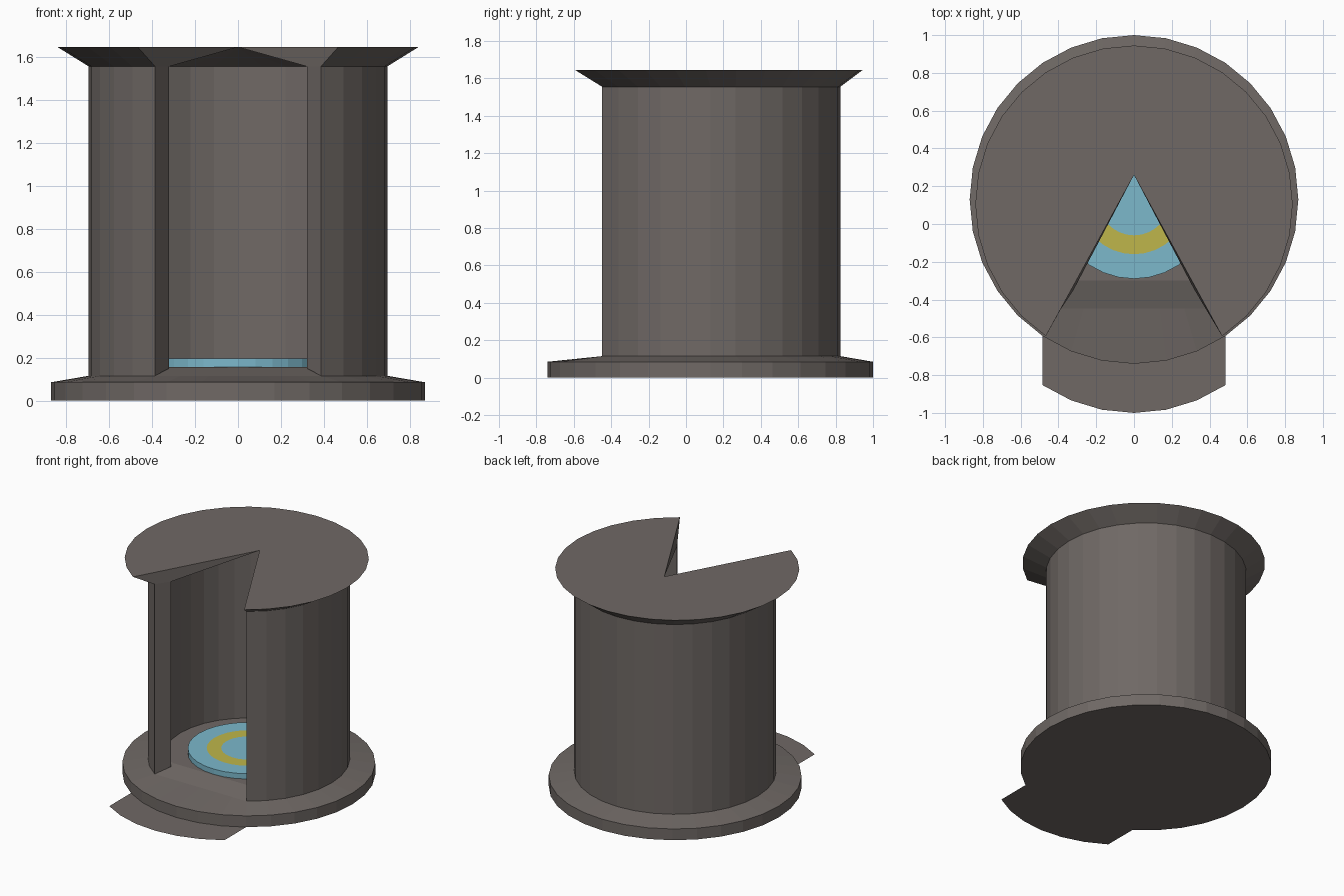
import bpy
from math import sin, cos, radians

if "Cube" in bpy.data.objects:
    bpy.data.objects.remove(bpy.data.objects["Cube"])

N = 32                      # sides of every round part
STEP = 360 / N
CY = 0.13                   # centre of base and wall in y


def pt(r, a, z, cy=CY):
    # angle 0 faces the front (-y)
    return (r * sin(radians(a)), cy - r * cos(radians(a)), z)


def material(name, rgb):
    m = bpy.data.materials.new(name)
    m.diffuse_color = (*rgb, 1)
    m.use_nodes = True
    m.node_tree.nodes["Principled BSDF"].inputs["Base Color"].default_value = m.diffuse_color
    return m


stone = material("stone", (0.16, 0.14, 0.13))
blue = material("blue", (0.20, 0.48, 0.60))
yellow = material("yellow", (0.52, 0.47, 0.07))


def build(name, verts, faces, mats, indices=None):
    me = bpy.data.meshes.new(name)
    me.from_pydata(verts, [], faces)
    for m in mats:
        me.materials.append(m)
    if indices:
        me.polygons.foreach_set("material_index", indices)
    me.update()
    ob = bpy.data.objects.new(name, me)
    bpy.context.collection.objects.link(ob)
    return ob


def rings_mesh(rings):
    # closed stack of rings, capped at both ends
    verts = [v for ring in rings for v in ring]
    faces = [tuple(reversed(range(N)))]
    for k in range(len(rings) - 1):
        for i in range(N):
            j = (i + 1) % N
            faces.append((k * N + i, k * N + j, (k + 1) * N + j, (k + 1) * N + i))
    top = (len(rings) - 1) * N
    faces.append(tuple(range(top, top + N)))
    return verts, faces


def ring(r, z, front=-9):
    # ring whose front is flattened to a straight sill
    out = []
    for i in range(N):
        x, y, z = pt(r, i * STEP, z)
        out.append((x, max(y, front), z))
    return out


# base plinth, sloping up to the raised inner floor
v, f = rings_mesh([ring(0.87, 0), ring(0.87, 0.085),
                   ring(0.695, 0.115, -0.448), ring(0.576, 0.155, -0.30)])
build("base", v, f, [stone])

# flat threshold sheet in front of the base
arc = [pt(0.87, a * STEP, 0, -CY) for a in range(-3, 4)]
back = [pt(0.87, a * STEP, 0) for a in range(3, -4, -1)]
build("threshold", arc + back, [tuple(range(14))], [stone])

# wall with front opening, flared lid and conical ceiling
verts, faces = [(0, 0.26, 1.645)], []
cols = N - 5
for i in range(cols):
    a = (3 + i) * STEP
    verts += [pt(0.576, a, 0.15), pt(0.695, a, 0.115), pt(0.695, a, 1.555),
              pt(0.84, a, 1.645, 0.105), pt(0.576, a, 1.555)]
for i in range(cols - 1):
    p, q = 1 + 5 * i, 6 + 5 * i
    faces += [(p + k, q + k, q + k + 1, p + k + 1) for k in range(3)]
    faces += [(p + 3, q + 3, 0), (0, q + 4, p + 4), (p + 4, q + 4, q, p)]
e = 1 + 5 * (cols - 1)
faces += [(1, 2, 3, 5), (5, 3, 4, 0),
          (e + 4, e + 2, e + 1, e), (0, e + 3, e + 2, e + 4)]
build("wall_and_lid", verts, faces, [stone])

# round floor pad with a yellow band
v, f = rings_mesh([ring(0.42, 0.14), ring(0.42, 0.195),
                   ring(0.29, 0.195), ring(0.19, 0.195)])
idx = [0] * (1 + 2 * N) + [1] * N + [0]
build("floor_pad", v, f, [blue, yellow], idx)
